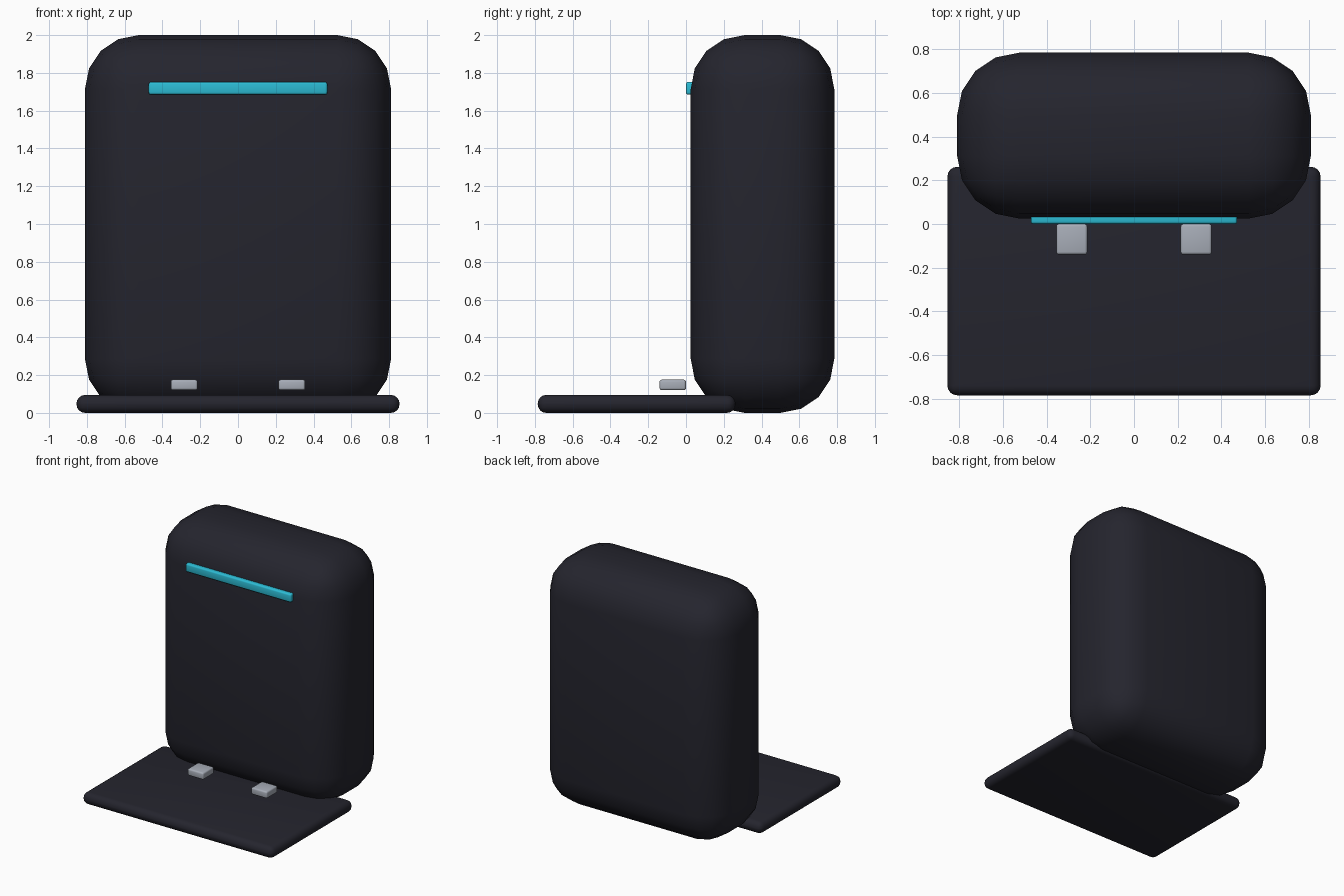
import bpy, math

if "Cube" in bpy.data.objects:
    bpy.data.objects.remove(bpy.data.objects["Cube"])


def material(name, rgb):
    m = bpy.data.materials.new(name)
    m.diffuse_color = (*rgb, 1)
    m.use_nodes = True
    m.node_tree.nodes["Principled BSDF"].inputs["Base Color"].default_value = m.diffuse_color
    return m


dark = material("charcoal", (0.018, 0.018, 0.027))
cyan = material("cyan", (0.025, 0.50, 0.66))
metal = material("light metal", (0.39, 0.42, 0.48))


def rounded_box(name, lo, hi, radius, segments, mat):
    """Bevelled box between two corners."""
    centre = [(a + b) / 2 for a, b in zip(lo, hi)]
    bpy.ops.mesh.primitive_cube_add(size=1, location=centre)
    ob = bpy.context.object
    ob.name = name
    ob.scale = [b - a for a, b in zip(lo, hi)]
    bpy.ops.object.transform_apply(location=False, rotation=False, scale=True)
    bev = ob.modifiers.new("bevel", 'BEVEL')
    bev.width = radius
    bev.segments = segments
    bev.limit_method = 'NONE'
    bpy.ops.object.modifier_apply(modifier=bev.name)
    bpy.ops.object.shade_smooth_by_angle(angle=math.radians(40))
    ob.data.materials.append(mat)
    return ob


# Upright main body
rounded_box("body", (-0.81, 0.025, 0), (0.81, 0.785, 2), 0.285, 4, dark)

# Flat tray in front
rounded_box("base_plate", (-0.855, -0.785, 0), (0.855, 0.262, 0.095), 0.045, 4, dark)

# Glowing strip near the top of the front
rounded_box("light_strip", (-0.473, 0.0, 1.685), (0.473, 0.055, 1.752), 0.012, 3, cyan)

# Pair of contacts above the tray
for side, label in ((-1, "left"), (1, "right")):
    x = side * 0.285
    rounded_box("contact_" + label, (x - 0.071, -0.14, 0.12),
                (x + 0.071, 0.0, 0.176), 0.012, 3, metal)
